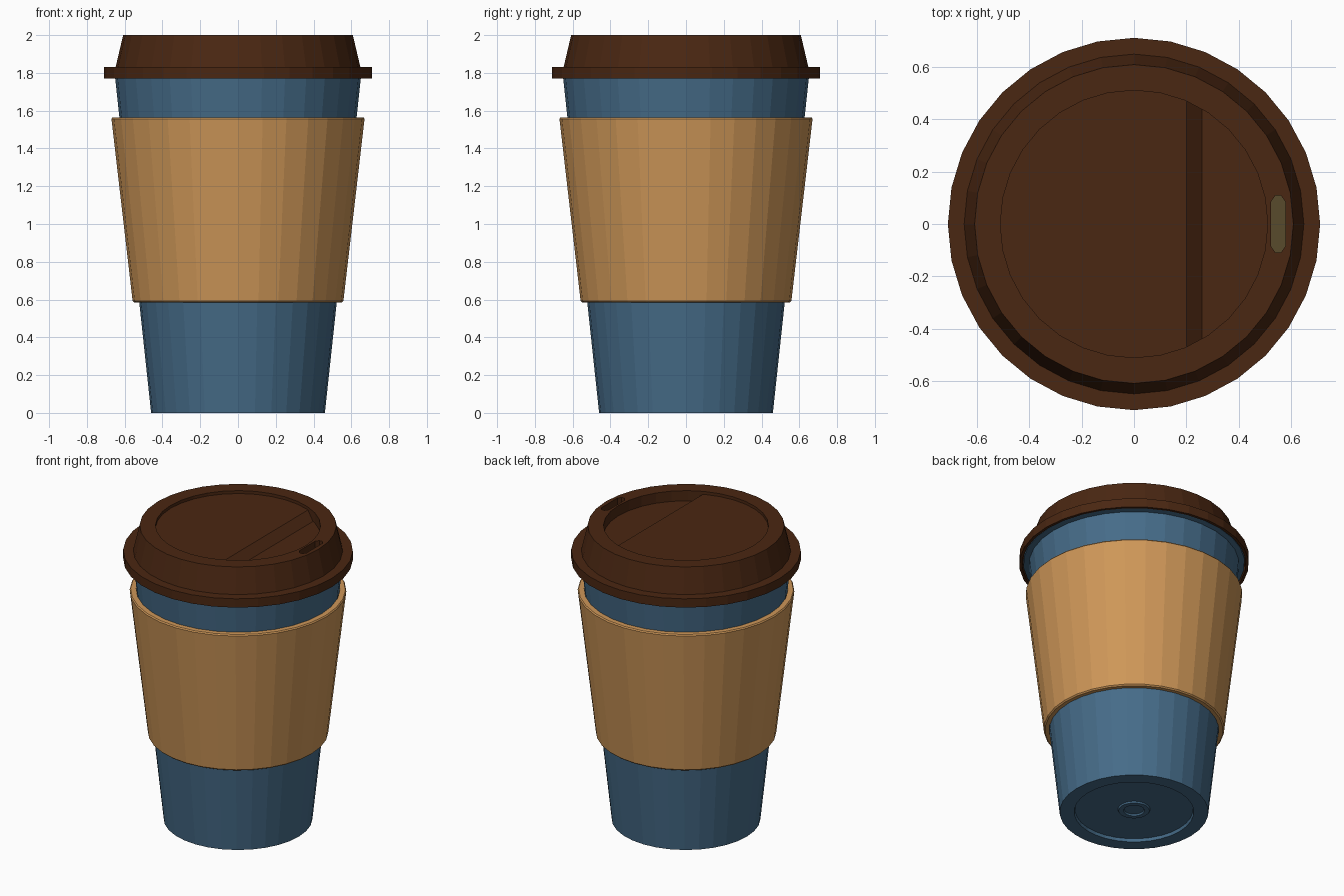
import bpy, bmesh
from math import cos, sin, pi

if "Cube" in bpy.data.objects:
    bpy.data.objects.remove(bpy.data.objects["Cube"])

SIDES = 32


def material(name, rgb):
    m = bpy.data.materials.new(name)
    m.diffuse_color = (*rgb, 1)
    m.use_nodes = True
    m.node_tree.nodes["Principled BSDF"].inputs["Base Color"].default_value = m.diffuse_color
    return m


def finish(name, bm, mat=None):
    bmesh.ops.recalc_face_normals(bm, faces=bm.faces)
    me = bpy.data.meshes.new(name)
    bm.to_mesh(me)
    bm.free()
    ob = bpy.data.objects.new(name, me)
    bpy.context.collection.objects.link(ob)
    if mat:
        me.materials.append(mat)
    return ob


def lathe(name, profile, mat=None, closed=False):
    """Revolve (radius, z) points; points on the axis collapse to one vertex."""
    bm = bmesh.new()
    rings = []
    for r, z in profile:
        if r == 0:
            rings.append([bm.verts.new((0, 0, z))] * SIDES)
        else:
            rings.append([bm.verts.new((r * cos(2 * pi * i / SIDES),
                                        r * sin(2 * pi * i / SIDES), z))
                          for i in range(SIDES)])
    pairs = list(zip(rings, rings[1:]))
    if closed:
        pairs.append((rings[-1], rings[0]))
    for a, b in pairs:
        for i in range(SIDES):
            j = (i + 1) % SIDES
            bm.faces.new(dict.fromkeys((a[i], a[j], b[j], b[i])))
    return finish(name, bm, mat)


def prism(name, points, offset):
    """Extrude a polygon of 3D points along an offset."""
    bm = bmesh.new()
    face = bm.faces.new([bm.verts.new(p) for p in points])
    ext = bmesh.ops.extrude_face_region(bm, geom=[face], use_keep_orig=True)
    verts = [g for g in ext["geom"] if isinstance(g, bmesh.types.BMVert)]
    bmesh.ops.translate(bm, verts=verts, vec=offset)
    return finish(name, bm)


def cut(target, cutter):
    """Subtract the cutter, bake the result and drop the cutter."""
    mod = target.modifiers.new("cut", 'BOOLEAN')
    mod.operation, mod.solver, mod.object = 'DIFFERENCE', 'EXACT', cutter
    bpy.context.view_layer.update()
    deps = bpy.context.evaluated_depsgraph_get()
    baked = bpy.data.meshes.new_from_object(target.evaluated_get(deps))
    target.modifiers.clear()
    target.data = baked
    bpy.data.objects.remove(cutter)


blue = material("cup_blue", (0.061, 0.15, 0.25))
tan = material("sleeve_tan", (0.62, 0.31, 0.098))
brown = material("lid_brown", (0.068, 0.02, 0.006))
olive = material("drink_olive", (0.098, 0.069, 0.025))

# Hollow cup with recessed base, small base ring and rolled lip
lathe("cup", [(0, .02), (.06, .02), (.065, .01), (.095, .01), (.1, .02),
              (.365, .02), (.37, 0), (.46, 0), (.65, 1.77),
              (.685, 1.775), (.685, 1.805), (.64, 1.81), (.625, 1.77),
              (.44, .05), (0, .05)], blue)

# Drink surface
lathe("drink", [(0, 1.5), (.6, 1.5)], olive)

# Sleeve with thin chamfered edges
lathe("sleeve", [(.525, .585), (.55, .585), (.558, .593), (.67, 1.557),
                 (.664, 1.565), (.63, 1.565)], tan, closed=True)

# Lid shell
lid = lathe("lid", [(0, 2), (.608, 2), (.648, 1.83), (.71, 1.83), (.71, 1.77),
                    (.692, 1.77), (.692, 1.812), (.63, 1.812), (.59, 1.89),
                    (0, 1.89)], brown)

# Recess in the lid, two floor levels joined by a slope
recess = lathe("recess_cutter", [(0, 1.93), (.51, 1.93), (.51, 2.1), (0, 2.1)])
floor = prism("floor_cutter", [(-1, -1, 1.8), (.416, -1, 1.8),
                               (.2, -1, 1.98), (-1, -1, 1.98)], (0, 2, 0))
cut(recess, floor)
cut(lid, recess)

# Sip hole
hole = [(.055 / 2 * sx * u + .55, sy * v, 1.85)
        for sx, sy, uv in ((1, 1, ((1, .085), (.4, .108))),
                           (-1, 1, ((.4, .108), (1, .085))),
                           (-1, -1, ((1, .085), (.4, .108))),
                           (1, -1, ((.4, .108), (1, .085))))
        for u, v in uv]
cut(lid, prism("hole_cutter", hole, (0, 0, .25)))
